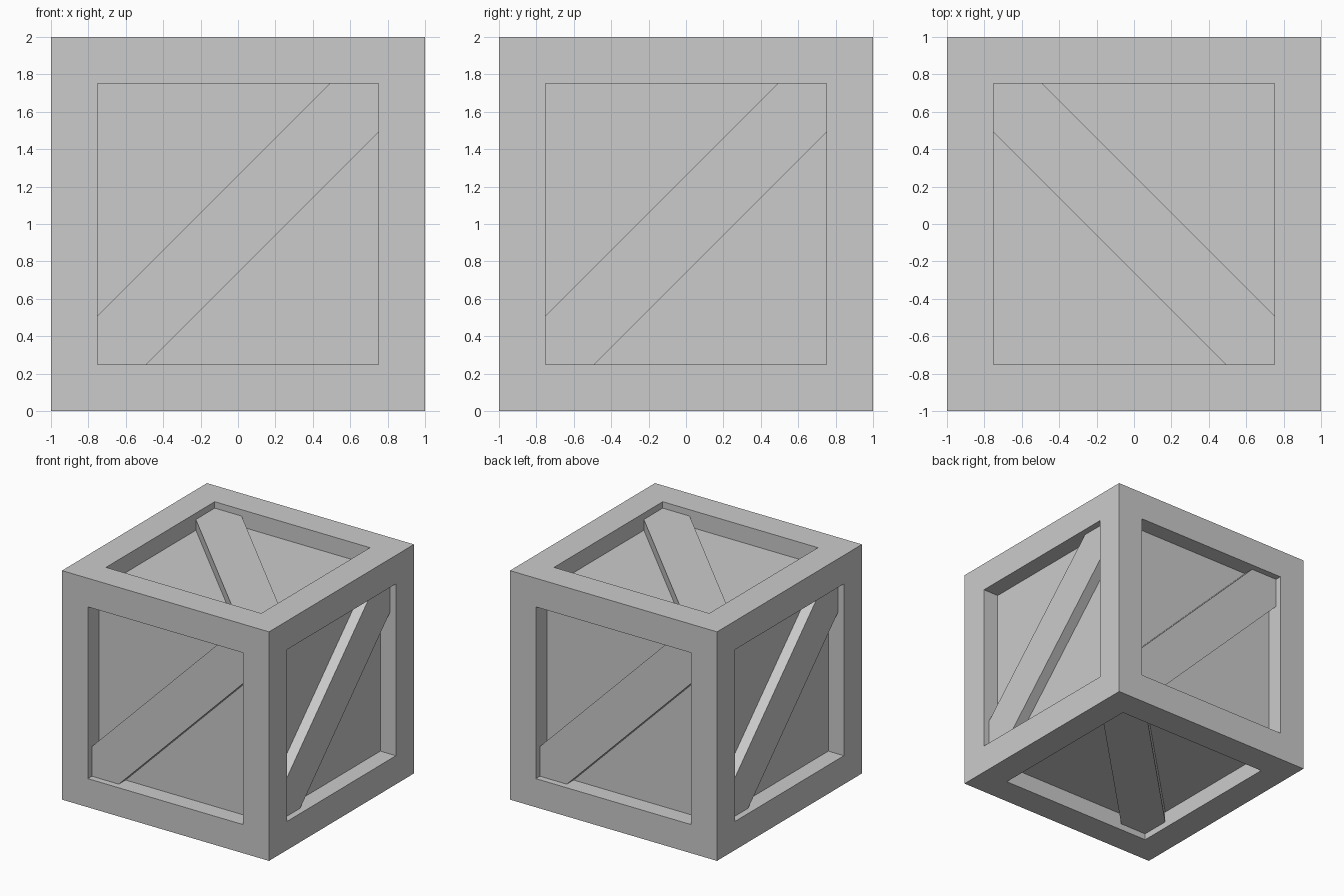
import bpy, bmesh
from mathutils import Vector

if "Cube" in bpy.data.objects:
    bpy.data.objects.remove(bpy.data.objects["Cube"])

HALF, RIM, RECESS = 1.0, 0.25, 0.15
OPEN = HALF - RIM          # half size of each panel opening
BAND = 0.26                # brace offset from the panel diagonal
FLOOR, BRACE_TOP = HALF - RECESS, HALF - 0.056
CENTRE = Vector((0, 0, HALF))


def add_object(name, bm):
    mesh = bpy.data.meshes.new(name)
    bmesh.ops.recalc_face_normals(bm, faces=bm.faces)
    bm.to_mesh(mesh)
    bm.free()
    obj = bpy.data.objects.new(name, mesh)
    bpy.context.collection.objects.link(obj)
    obj.location = CENTRE
    return obj


# Crate body: cube with a rim and a sunken panel on every side
bm = bmesh.new()
bmesh.ops.create_cube(bm, size=2 * HALF)
panels = bm.faces[:]
bmesh.ops.inset_individual(bm, faces=panels, thickness=RIM, use_even_offset=True)
sunk = bmesh.ops.extrude_discrete_faces(bm, faces=panels)["faces"]
for face in sunk:
    push = face.calc_center_median().normalized() * -RECESS
    bmesh.ops.translate(bm, verts=face.verts[:], vec=push)
add_object("crate_frame", bm)


# Diagonal brace: six-sided plank clipped by the opening corners
def brace(name, u, v):
    u, v = Vector(u), Vector(v)
    n = u.cross(v)
    e, k = OPEN, OPEN - BAND
    outline = [(-e, -e), (-k, -e), (e, k), (e, e), (k, e), (-e, -k)]
    bm = bmesh.new()
    base = bm.faces.new([bm.verts.new(u * a + v * b + n * FLOOR) for a, b in outline])
    geom = bmesh.ops.extrude_face_region(bm, geom=[base], use_keep_orig=True)["geom"]
    top = [g for g in geom if isinstance(g, bmesh.types.BMVert)]
    bmesh.ops.translate(bm, verts=top, vec=n * (BRACE_TOP - FLOOR))
    add_object(name, bm)


# Each brace runs along u + v of its panel
X, Y, Z = (1, 0, 0), (0, 1, 0), (0, 0, 1)
NX, NY = (-1, 0, 0), (0, -1, 0)
for side, u, v in [("front", X, Z), ("right", Y, Z), ("back", NX, Z),
                   ("left", NY, Z), ("top", Y, NX), ("bottom", Y, X)]:
    brace(side + "_brace", u, v)
